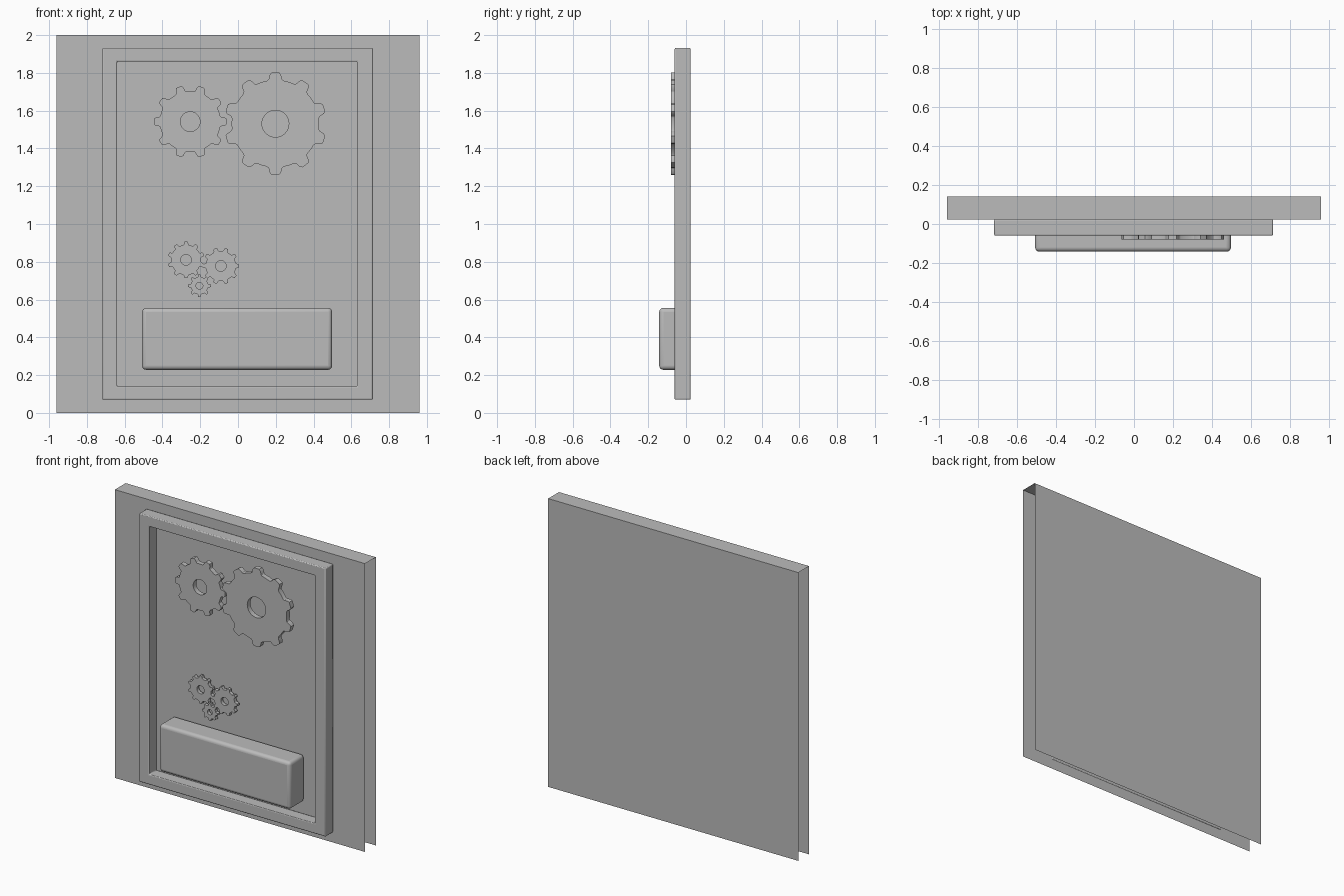
import bpy
import bmesh
from math import cos, sin, pi, radians

if "Cube" in bpy.data.objects:
    bpy.data.objects.remove(bpy.data.objects["Cube"], do_unlink=True)

# One plain grey for everything
grey = bpy.data.materials.new("plain_grey")
grey.use_nodes = True
colour = (0.5, 0.5, 0.5, 1)
grey.diffuse_color = colour
grey.node_tree.nodes["Principled BSDF"].inputs["Base Color"].default_value = colour


def finish(name, bm, bevel=0, segments=2):
    mesh = bpy.data.meshes.new(name)
    bm.to_mesh(mesh)
    bm.free()
    mesh.materials.append(grey)
    obj = bpy.data.objects.new(name, mesh)
    bpy.context.collection.objects.link(obj)
    if bevel:
        mod = obj.modifiers.new("Soft edges", "BEVEL")
        mod.width, mod.segments = bevel, segments
        mod.limit_method = "ANGLE"
    bpy.ops.object.select_all(action="DESELECT")
    obj.select_set(True)
    bpy.context.view_layer.objects.active = obj
    bpy.ops.object.shade_smooth_by_angle(angle=radians(30))
    return obj


def box(x0, x1, y0, y1, z0, z1):
    bm = bmesh.new()
    bmesh.ops.create_cube(bm, size=1)
    for v in bm.verts:
        v.co.x = x1 if v.co.x > 0 else x0
        v.co.y = y1 if v.co.y > 0 else y0
        v.co.z = z1 if v.co.z > 0 else z0
    return bm


def ring_prism(outer, inner, y0, y1):
    """Thick ring between two outlines that have equal point counts."""
    bm = bmesh.new()
    loops = [[bm.verts.new((x, y, z)) for x, z in pts]
             for pts, y in ((outer, y0), (inner, y0), (inner, y1), (outer, y1))]
    n = len(outer)
    for k in range(4):
        a, b = loops[k], loops[(k + 1) % 4]
        for i in range(n):
            j = (i + 1) % n
            bm.faces.new((a[i], a[j], b[j], b[i]))
    bmesh.ops.recalc_face_normals(bm, faces=bm.faces)
    return bm


def rect(x0, x1, z0, z1):
    return [(x0, z0), (x1, z0), (x1, z1), (x0, z1)]


def gear(name, x, z, tip, root, hole, teeth, phase, y0, y1):
    # One tooth: position across the pitch, height between root and tip
    tooth = [(-0.5, 0), (-0.3, 0), (-0.24, 0.15), (-0.18, 0.75), (-0.12, 1),
             (0, 1), (0.12, 1), (0.18, 0.75), (0.24, 0.15), (0.3, 0)]
    outer, inner = [], []
    for t in range(teeth):
        for across, height in tooth:
            a = radians(phase) + (t + across) * 2 * pi / teeth
            r = root + (tip - root) * height
            outer.append((x + r * cos(a), z + r * sin(a)))
            inner.append((x + hole * cos(a), z + hole * sin(a)))
    finish(name, ring_prism(outer, inner, y0, y1))


# Wall: front, back and top sheets only, open at the sides and bottom
bm = box(-0.96, 0.96, 0.022, 0.14, 0, 2)
bm.normal_update()
open_faces = [f for f in bm.faces if abs(f.normal.x) > 0.5 or f.normal.z < -0.5]
bmesh.ops.delete(bm, geom=open_faces, context="FACES")
finish("wall", bm)

# Raised border around the display area
finish("frame", ring_prism(rect(-0.718, 0.714, 0.07, 1.932),
                           rect(-0.64, 0.63, 0.14, 1.86), -0.06, 0.024),
       bevel=0.006)

# Rounded box at the bottom
finish("lower_box", box(-0.508, 0.498, -0.142, 0.02, 0.228, 0.556),
       bevel=0.022, segments=4)

# Gears
gear("large_gear", 0.198, 1.531, 0.271, 0.232, 0.071, 10, 90, -0.08, -0.045)
gear("medium_gear", -0.253, 1.542, 0.193, 0.161, 0.052, 10, 0, -0.056, -0.022)
gear("small_gear_left", -0.275, 0.81, 0.097, 0.08, 0.028, 10, 90, -0.018, 0.006)
gear("small_gear_right", -0.091, 0.778, 0.097, 0.08, 0.028, 10, 0, -0.018, 0.006)
gear("tiny_gear", -0.204, 0.673, 0.06, 0.046, 0.018, 8, 270, -0.018, 0.006)
